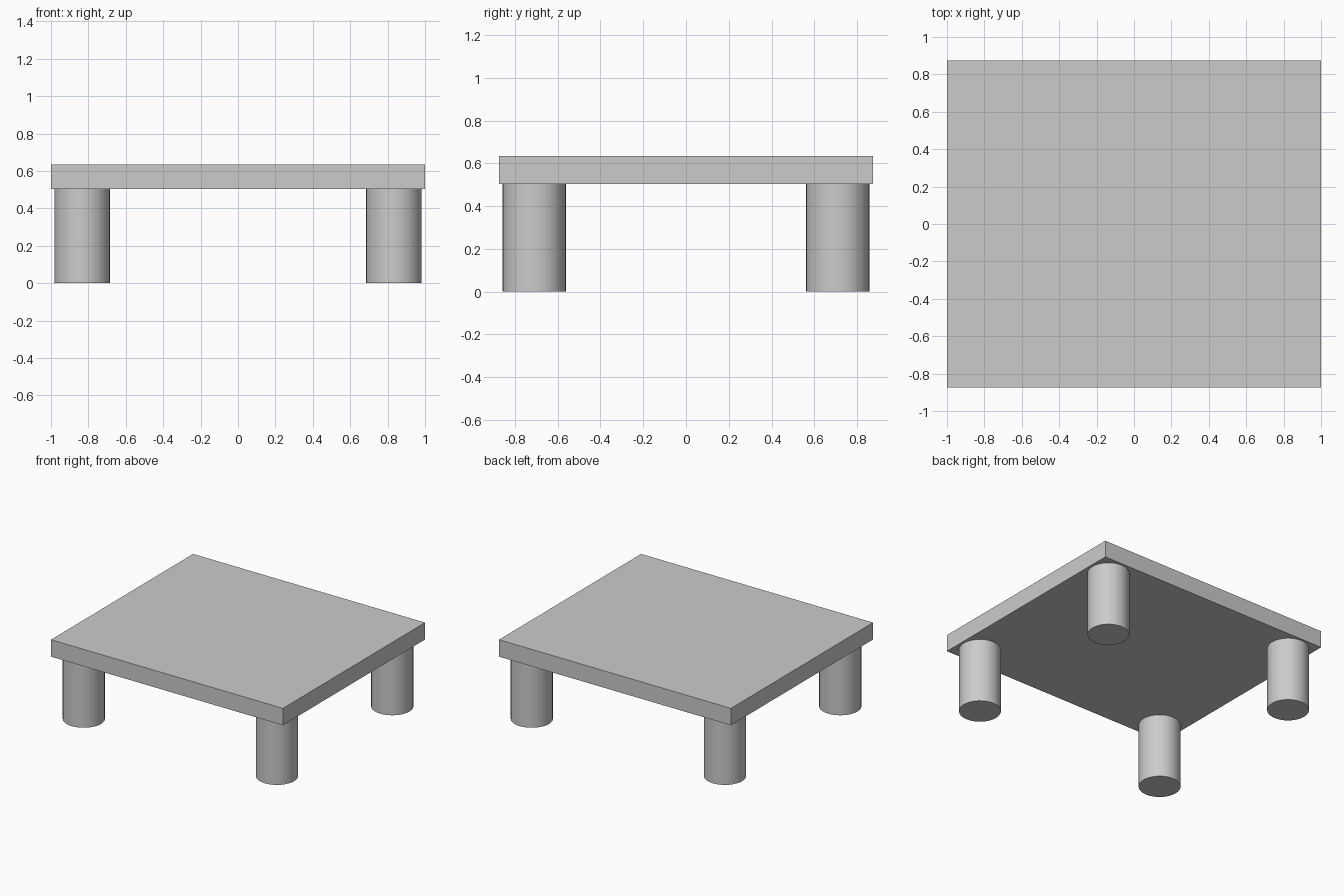
import bpy
import math

cube = bpy.data.objects.get("Cube")
if cube:
    bpy.data.objects.remove(cube, do_unlink=True)

# Single plain grey for the whole table
GREY = (0.6, 0.6, 0.6, 1.0)
grey = bpy.data.materials.new("plain grey")
grey.use_nodes = True
grey.diffuse_color = GREY
grey.node_tree.nodes["Principled BSDF"].inputs["Base Color"].default_value = GREY

LEG_HEIGHT = 0.503
TOP_HEIGHT = 0.635
WIDTH, DEPTH = 2.0, 1.75
LEG_RADIUS = 0.149
LEG_X, LEG_Y = 0.833, 0.71


def finish(name):
    """Name the active object and give it the grey material."""
    obj = bpy.context.object
    obj.name = name
    obj.data.materials.append(grey)
    return obj


# Table top
bpy.ops.mesh.primitive_cube_add(size=1, location=(0, 0, (LEG_HEIGHT + TOP_HEIGHT) / 2))
top = finish("table_top")
top.scale = (WIDTH, DEPTH, TOP_HEIGHT - LEG_HEIGHT)
bpy.ops.object.transform_apply(location=False, rotation=False, scale=True)

# Four round legs near the corners
for y_name, y_side in (("front", -1), ("back", 1)):
    for x_name, x_side in (("left", 1), ("right", -1)):
        bpy.ops.mesh.primitive_cylinder_add(
            vertices=32, radius=LEG_RADIUS, depth=LEG_HEIGHT,
            location=(x_side * LEG_X, y_side * LEG_Y, LEG_HEIGHT / 2))
        finish(f"{y_name}_{x_name}_leg")
        bpy.ops.object.shade_smooth_by_angle(angle=math.radians(30))
